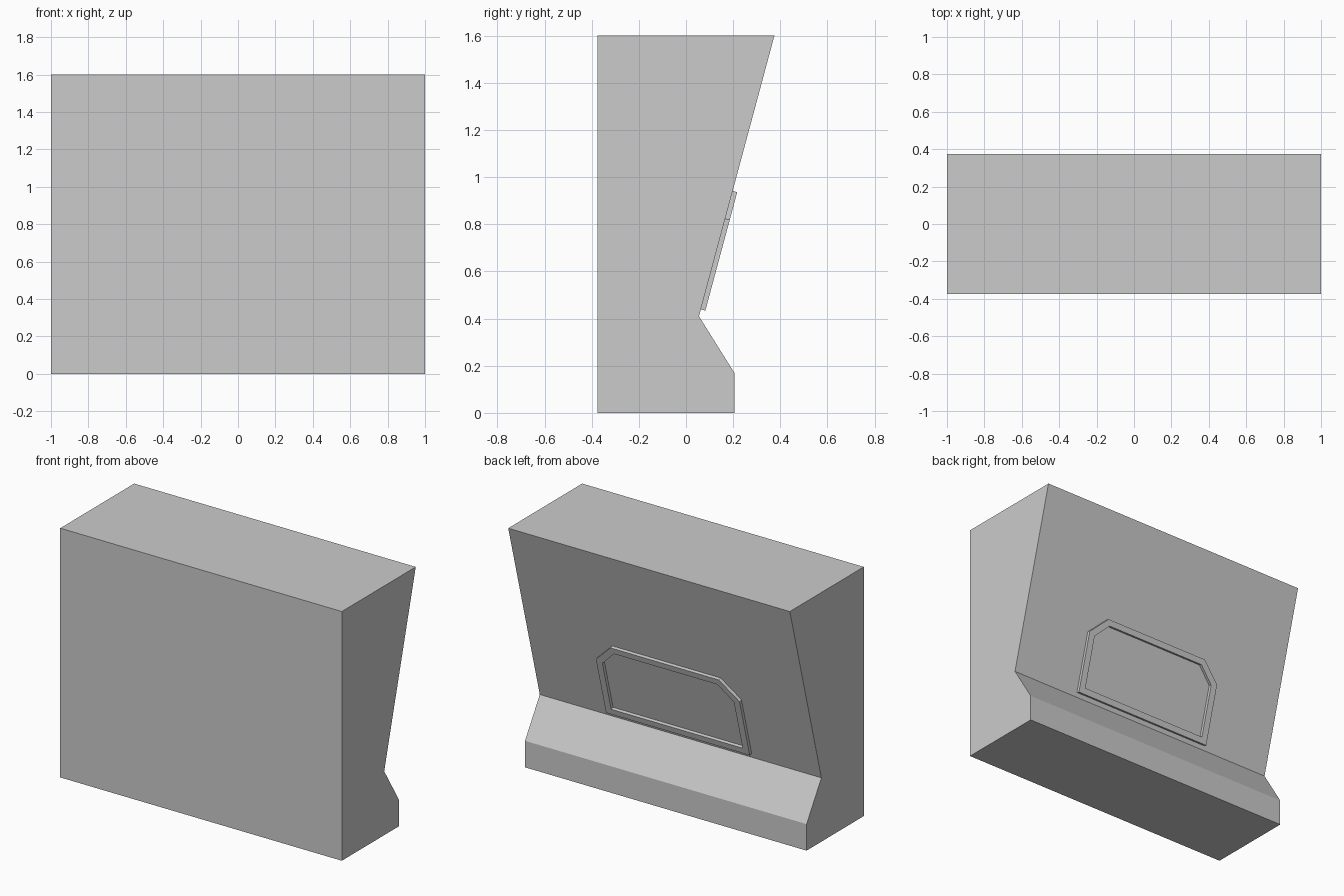
import bpy, bmesh
from mathutils import Vector

if "Cube" in bpy.data.objects:
    bpy.data.objects.remove(bpy.data.objects["Cube"])


def make_object(name, bm):
    bmesh.ops.recalc_face_normals(bm, faces=bm.faces)
    mesh = bpy.data.meshes.new(name)
    bm.to_mesh(mesh)
    bm.free()
    obj = bpy.data.objects.new(name, mesh)
    bpy.context.collection.objects.link(obj)
    return obj


# Wall body: side profile (y, z) extruded along x
profile = [(-0.375, 0), (0.205, 0), (0.205, 0.17), (0.055, 0.41),
           (0.375, 1.6), (-0.375, 1.6)]
bm = bmesh.new()
face = bm.faces.new([bm.verts.new((-1, y, z)) for y, z in profile])
ext = bmesh.ops.extrude_face_region(bm, geom=[face], use_keep_orig=True)
bmesh.ops.translate(bm, vec=(2, 0, 0),
                    verts=[g for g in ext["geom"] if isinstance(g, bmesh.types.BMVert)])
make_object("wall_body", bm)

# Raised window frame lying on the sloped back face
crease = Vector((0, 0.055, 0.41))
up = Vector((0, 0.32, 1.19)).normalized()
out = Vector((0, up.z, -up.y))


def outline(bm, half, depth):
    points = half + [(-x, u) for x, u in reversed(half)]
    return [bm.verts.new(crease + Vector((x, 0, 0)) + up * u + out * depth)
            for x, u in points]


outer = [(0.51, 0.03), (0.51, 0.428), (0.385, 0.55)]
inner = [(0.467, 0.07), (0.467, 0.41), (0.367, 0.511)]
bm = bmesh.new()
loops = [outline(bm, outer, -0.004), outline(bm, outer, 0.02),
         outline(bm, inner, 0.02), outline(bm, inner, -0.004)]
for k in range(4):
    a, b = loops[k], loops[(k + 1) % 4]
    for i in range(6):
        j = (i + 1) % 6
        bm.faces.new((a[i], a[j], b[j], b[i]))
make_object("window_frame", bm)
